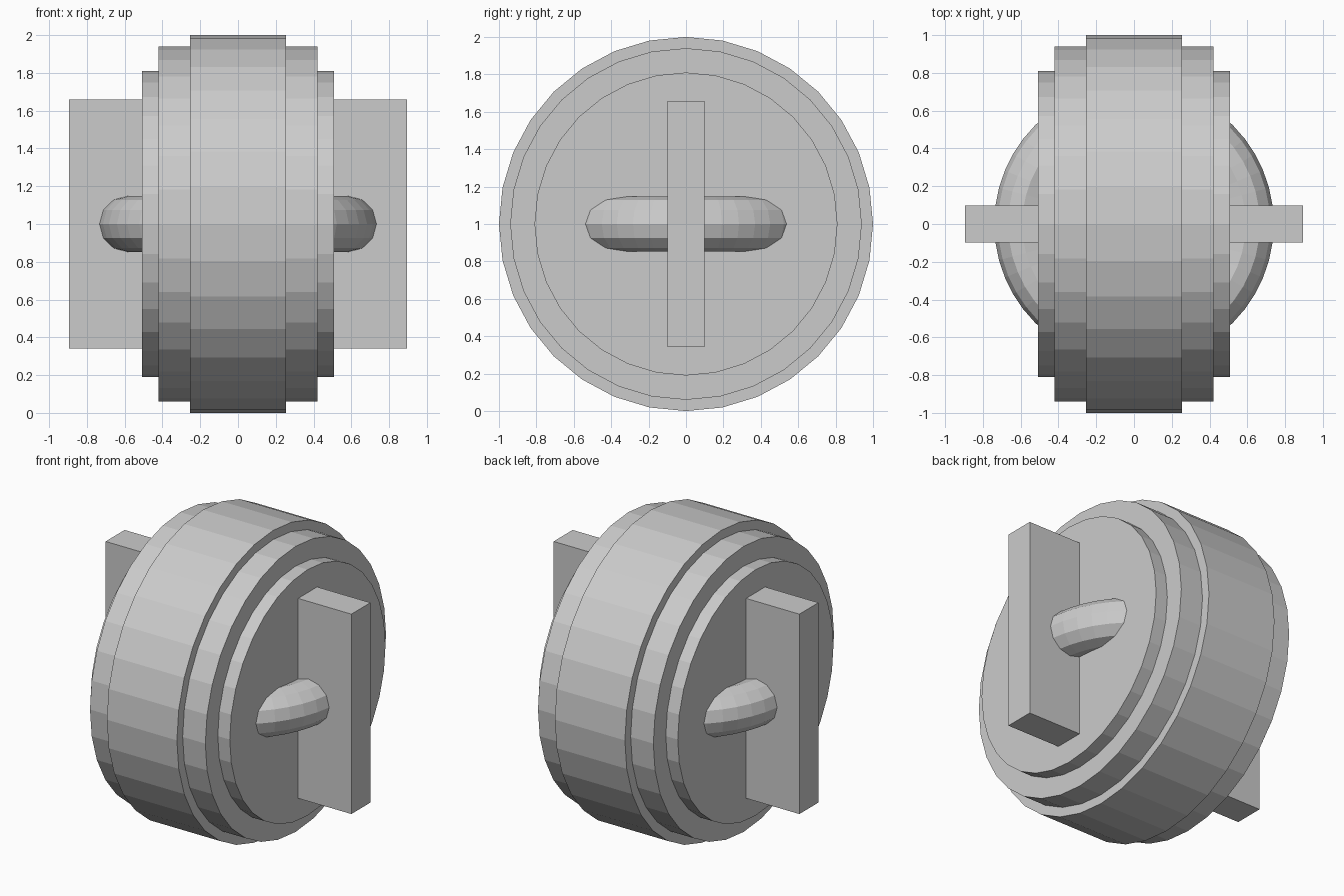
import bpy
from math import pi

if "Cube" in bpy.data.objects:
    bpy.data.objects.remove(bpy.data.objects["Cube"])

CENTRE = (0, 0, 1)


def disc(name, radius, half_width):
    # Flat-faced 32-sided drum lying along x
    bpy.ops.mesh.primitive_cylinder_add(vertices=32, radius=radius, depth=2 * half_width,
                                        location=CENTRE, rotation=(0, pi / 2, 0))
    bpy.context.object.name = name


# Stepped wheel body
for name, radius, half_width in (("wheel_tread", 1.0, 0.255),
                                 ("wheel_shoulder", 0.94, 0.42),
                                 ("wheel_hub", 0.81, 0.507)):
    disc(name, radius, half_width)

# Horizontal ring poking out of both sides of the wheel
bpy.ops.mesh.primitive_torus_add(major_segments=48, minor_segments=12,
                                 major_radius=0.592, minor_radius=0.148, location=CENTRE)
bpy.context.object.name = "side_ring"

# Upright plate running through the wheel
bpy.ops.mesh.primitive_cube_add(size=1, location=CENTRE)
plate = bpy.context.object
plate.name = "cross_plate"
plate.scale = (1.79, 0.198, 1.316)
